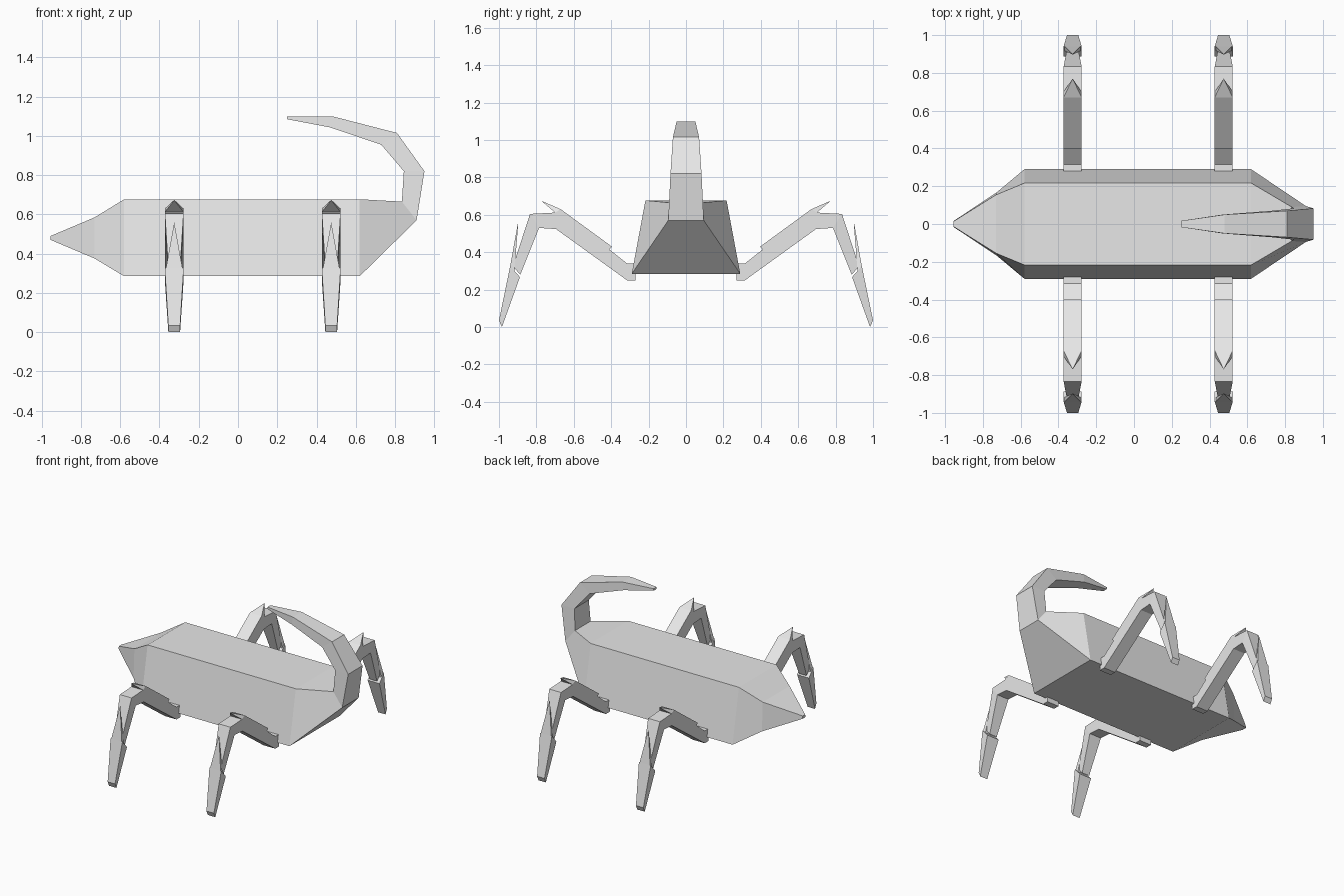
import bpy, bmesh

cube = bpy.data.objects.get("Cube")
if cube:
    bpy.data.objects.remove(cube, do_unlink=True)

grey = bpy.data.materials.new("plain grey")
grey.use_nodes = True
GREY = (0.8, 0.8, 0.8, 1)
grey.diffuse_color = GREY
grey.node_tree.nodes["Principled BSDF"].inputs["Base Color"].default_value = GREY


def loft(name, rings):
    """Skin a list of equal rings of points and cap both ends."""
    bm = bmesh.new()
    loops = [[bm.verts.new(p) for p in ring] for ring in rings]
    n = len(loops[0])
    for a, b in zip(loops, loops[1:]):
        for i in range(n):
            j = (i + 1) % n
            bm.faces.new((a[i], a[j], b[j], b[i]))
    bm.faces.new(loops[0])
    bm.faces.new(loops[-1])
    bmesh.ops.remove_doubles(bm, verts=bm.verts, dist=0.0005)
    bmesh.ops.recalc_face_normals(bm, faces=bm.faces)
    mesh = bpy.data.meshes.new(name)
    bm.to_mesh(mesh)
    bm.free()
    mesh.materials.append(grey)
    obj = bpy.data.objects.new(name, mesh)
    bpy.context.collection.objects.link(obj)
    return obj


def body_ring(low, high):
    """Trapezoid ring from (x, z, half width) of its low and high edge."""
    (xl, zl, wl), (xh, zh, wh) = low, high
    return [(xl, -wl, zl), (xl, wl, zl), (xh, wh, zh), (xh, -wh, zh)]


# Body: snout, trunk and rump
rump = ((0.91, 0.57, 0.095), (0.835, 0.665, 0.09))
loft("body", [body_ring(*r) for r in (
    ((-0.955, 0.47, 0.016), (-0.955, 0.49, 0.014)),
    ((-0.73, 0.375, 0.165), (-0.73, 0.585, 0.155)),
    ((-0.58, 0.285, 0.29), (-0.58, 0.677, 0.217)),
    ((0.62, 0.285, 0.29), (0.62, 0.677, 0.217)),
    rump)])

# Tail: curls up and forward over the back
loft("tail", [body_ring(*r) for r in (
    rump,
    ((0.95, 0.82, 0.083), (0.845, 0.82, 0.083)),
    ((0.81, 1.015, 0.07), (0.73, 0.955, 0.07)),
    ((0.48, 1.10, 0.05), (0.47, 1.043, 0.05)),
    ((0.25, 1.10, 0.017), (0.25, 1.085, 0.017)))])

# Leg side profile as (y, z), from hip to knee
THIGH = [(0.27, 0.25), (0.315, 0.25), (0.695, 0.524), (0.786, 0.53),
         (0.834, 0.605), (0.70, 0.612), (0.67, 0.63), (0.396, 0.43),
         (0.41, 0.415), (0.315, 0.34), (0.27, 0.34)]
W = 0.0475


def leg(name, x, side):
    def ring(inner, outer, w):
        return [(x + s * w, side * y, z)
                for s, (y, z) in ((-1, inner), (1, inner), (1, outer), (-1, outer))]

    loft(name + "_thigh", [[(x + s * W, side * y, z) for y, z in THIGH] for s in (-1, 1)])
    # Pointed plate over the knee
    loft(name + "_knee_spike", [ring((0.70, 0.612), (0.67, 0.63), W),
                                ring((0.77, 0.672), (0.77, 0.674), 0.0)])
    # Calf narrows toward the ankle
    loft(name + "_calf", [ring((0.786, 0.53), (0.834, 0.605), W),
                          ring((0.886, 0.28), (0.925, 0.325), 0.03)])
    # Pointed foot with a spike rising above its shoulder
    loft(name + "_foot", [ring((0.888, 0.267), (0.94, 0.326), 0.048),
                          ring((0.984, 0.0), (1.0, 0.035), 0.03)])
    loft(name + "_foot_spike", [ring((0.917, 0.30), (0.94, 0.326), 0.042),
                                ring((0.897, 0.558), (0.898, 0.56), 0.0)])


for end, x in (("right", -0.325), ("left", 0.475)):
    for face, side in (("front", -1), ("back", 1)):
        leg(face + "_" + end + "_leg", x, side)
